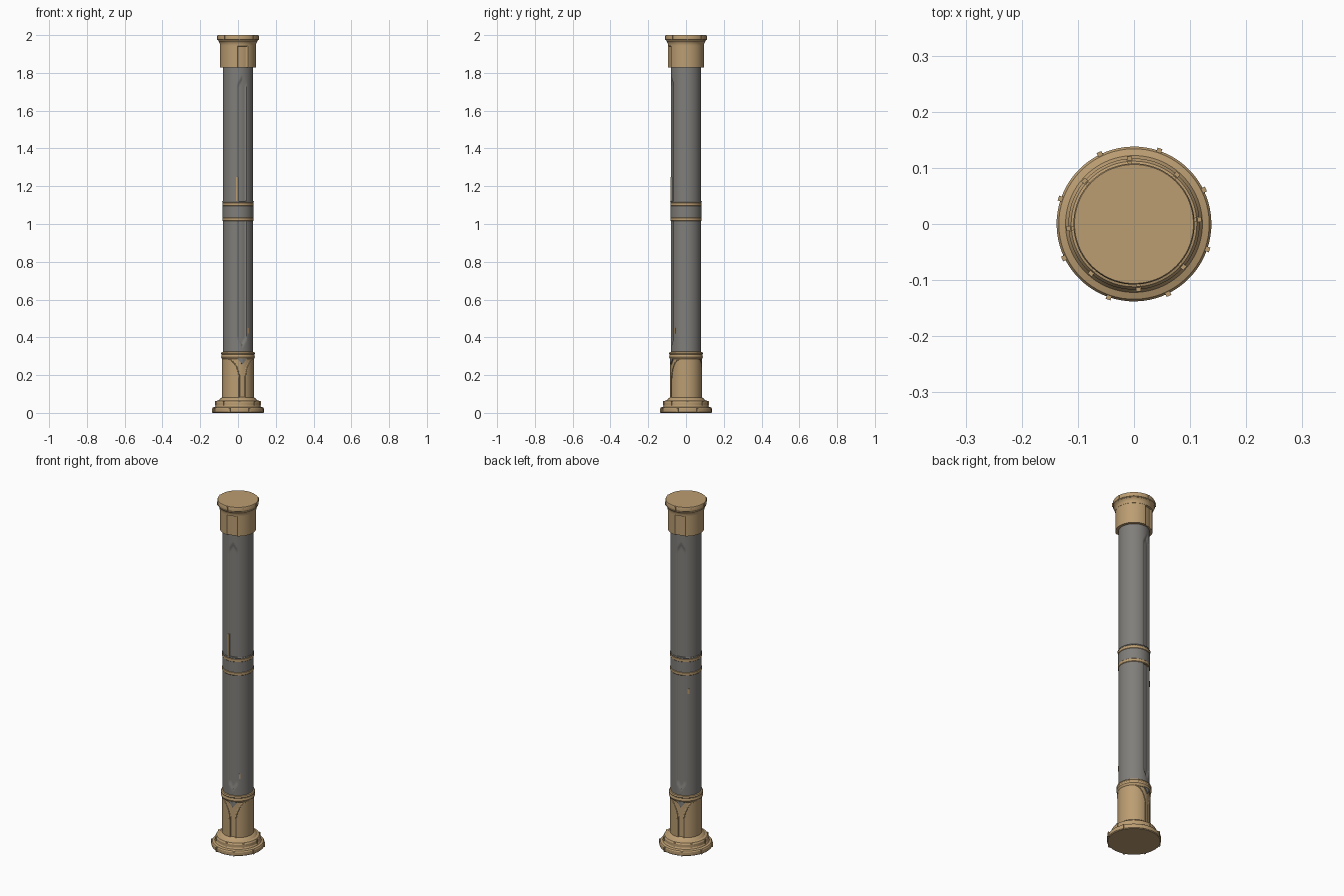
import bpy, bmesh, math
from mathutils import Matrix

if "Cube" in bpy.data.objects:
    bpy.data.objects.remove(bpy.data.objects["Cube"])


def material(name, rgb):
    m = bpy.data.materials.new(name)
    m.use_nodes = True
    m.diffuse_color = (*rgb, 1)
    m.node_tree.nodes["Principled BSDF"].inputs["Base Color"].default_value = (*rgb, 1)
    return m


SAND = material("sandy gold", (0.50, 0.34, 0.17))
GREY = material("warm grey", (0.215, 0.21, 0.195))
FACE = 286  # azimuth of the decorated front side; the back repeats it


def finish(name, bm, mat, smooth=True):
    bmesh.ops.recalc_face_normals(bm, faces=bm.faces)
    mesh = bpy.data.meshes.new(name)
    bm.to_mesh(mesh)
    bm.free()
    mesh.materials.append(mat)
    ob = bpy.data.objects.new(name, mesh)
    bpy.context.collection.objects.link(ob)
    if smooth:
        bpy.ops.object.select_all(action="DESELECT")
        ob.select_set(True)
        bpy.context.view_layer.objects.active = ob
        bpy.ops.object.shade_smooth_by_angle()
    return ob


def polar(r, deg, z):
    a = math.radians(deg)
    return r * math.cos(a), r * math.sin(a), z


def off_axis(deg):
    """Degrees away from the nearer decorated side."""
    return abs((deg - FACE + 90) % 180 - 90)


def turned(name, profile, mat, seg=72, carve=None):
    """Capped turned solid; carve(d, z) lowers the surface locally."""
    bm = bmesh.new()
    rings = []
    for r, z in profile:
        ring = []
        for i in range(seg):
            deg = 360 * i / seg + FACE
            cut = carve(off_axis(deg), z) if carve else 0
            ring.append(bm.verts.new(polar(r - cut, deg, z)))
        rings.append(ring)
    for low, high in zip(rings, rings[1:]):
        for i in range(seg):
            j = (i + 1) % seg
            bm.faces.new((low[i], low[j], high[j], high[i]))
    bm.faces.new(rings[0][::-1])
    bm.faces.new(rings[-1])
    return finish(name, bm, mat)


def straight(r, z0, z1, n):
    return [(r, z0 + (z1 - z0) * i / n) for i in range(n + 1)]


def ramp(v):
    v = min(1, max(0, v))
    return v * v * (3 - 2 * v)


# Carving rules
def flute(d, z):
    inside = min(20 - d, (z - 0.35) * 450 - d, (1.78 - z) * 450 - d)
    return 0.007 * ramp(inside / 7)


def capital_panel(d, z):
    return 0.007 * ramp((17 - d) / 3)


def arch_edge(z):
    """Half width of the gap between the two arches at a height."""
    t = min(1, max(0, (z - 0.18) / 0.11))
    return 12 + 52 * (1 - math.sqrt(1 - t * t))


def spandrel(d, z):
    return 0.005 * ramp((arch_edge(z) - d) / 3)


# Stepped foot
turned("foot", [(0.134, 0), (0.138, 0.004), (0.138, 0.022), (0.134, 0.028),
                (0.122, 0.032), (0.117, 0.04), (0.117, 0.056), (0.112, 0.064),
                (0.1, 0.068), (0.092, 0.078), (0.08, 0.084)], SAND)

# Arcaded lower drum
turned("base_drum", straight(0.084, 0.07, 0.295, 40), SAND, 120, spandrel)
turned("base_collar", [(0.082, 0.284), (0.088, 0.29), (0.09, 0.297), (0.087, 0.303),
                       (0.087, 0.31), (0.09, 0.315), (0.087, 0.322), (0.079, 0.324)], SAND)

# Shaft halves
turned("lower_shaft", straight(0.08, 0.31, 1.03, 60), GREY, 120, flute)
turned("upper_shaft", straight(0.08, 1.1, 1.85, 60), GREY, 120, flute)

# Middle band
turned("band_core", [(0.081, 1.02), (0.081, 1.115)], GREY)
for name, z in (("lower_band_ring", 1.016), ("upper_band_ring", 1.094)):
    turned(name, [(0.08, z), (0.083, z + 0.003), (0.083, z + 0.017), (0.08, z + 0.02)], SAND)
turned("band_lip", [(0.082, 1.114), (0.084, 1.117), (0.082, 1.121)], GREY)

# Capital
turned("capital", straight(0.095, 1.828, 1.945, 2), SAND, 120, capital_panel)
turned("capital_neck", [(0.088, 1.94), (0.096, 1.943), (0.096, 1.953), (0.1, 1.964),
                        (0.106, 1.97), (0.102, 1.974)], SAND)
turned("top_slab", [(0.102, 1.972), (0.108, 1.976), (0.108, 1.996), (0.106, 2.0)], SAND)


# Small clamps around the rims
def clamps(name, r, z, height, start, size=0.009):
    bm = bmesh.new()
    for k in range(8):
        spin = Matrix.Rotation(math.radians(start + 45 * k), 4, "Z")
        block = Matrix.Diagonal((size, size, height, 1))
        bmesh.ops.create_cube(bm, size=1, matrix=spin @ Matrix.Translation((r, 0, z)) @ block)
    finish(name, bm, SAND, False)


clamps("foot_clamps", 0.138, 0.014, 0.026, 26)
clamps("step_clamps", 0.116, 0.05, 0.024, 4)
clamps("slab_clamps", 0.108, 1.986, 0.022, 4, 0.007)


# Raised mouldings following the arches
def moulding(name, points, radius):
    curve = bpy.data.curves.new(name, "CURVE")
    curve.dimensions = "3D"
    curve.bevel_depth = radius
    curve.bevel_resolution = 2
    curve.use_fill_caps = True
    line = curve.splines.new("POLY")
    line.points.add(len(points) - 1)
    for p, co in zip(line.points, points):
        p.co = (*co, 1)
    curve.materials.append(SAND)
    ob = bpy.data.objects.new(name, curve)
    bpy.context.collection.objects.link(ob)


for side, turn in (("front", 0), ("back", 180)):
    for hand, sign in (("left", 1), ("right", -1)):
        path = [polar(0.083, FACE + turn + sign * arch_edge(z), z)
                for _, z in straight(0, 0.075, 0.288, 24)]
        moulding(f"{side}_{hand}_arch_moulding", path, 0.003)

    # Grey wedge between the arches
    bm = bmesh.new()
    a = FACE + turn
    outline = [(-19, 0.289), (0, 0.289), (19, 0.289), (0, 0.256)]
    outer = [bm.verts.new(polar(0.086, a + d, z)) for d, z in outline]
    inner = [bm.verts.new(polar(0.078, a + d, z)) for d, z in outline]
    for i, j, k in ((0, 3, 1), (1, 3, 2)):
        bm.faces.new((outer[i], outer[j], outer[k]))
        bm.faces.new((inner[k], inner[j], inner[i]))
    for i in range(4):
        j = (i + 1) % 4
        bm.faces.new((outer[i], inner[i], inner[j], outer[j]))
    finish(f"{side}_wedge", bm, GREY, False)


# Thin inlays on the shaft
def inlay(name, deg, z0, z1, width):
    bm = bmesh.new()
    spin = Matrix.Rotation(math.radians(deg), 4, "Z")
    place = Matrix.Translation((0.078, 0, (z0 + z1) / 2))
    bmesh.ops.create_cube(bm, size=1,
                          matrix=spin @ place @ Matrix.Diagonal((0.006, width, z1 - z0, 1)))
    finish(name, bm, SAND, False)


inlay("front_inlay", 266, 1.12, 1.25, 0.012)
inlay("low_inlay", 312, 0.42, 0.45, 0.008)
inlay("back_inlay", 135, 0.91, 0.94, 0.01)
